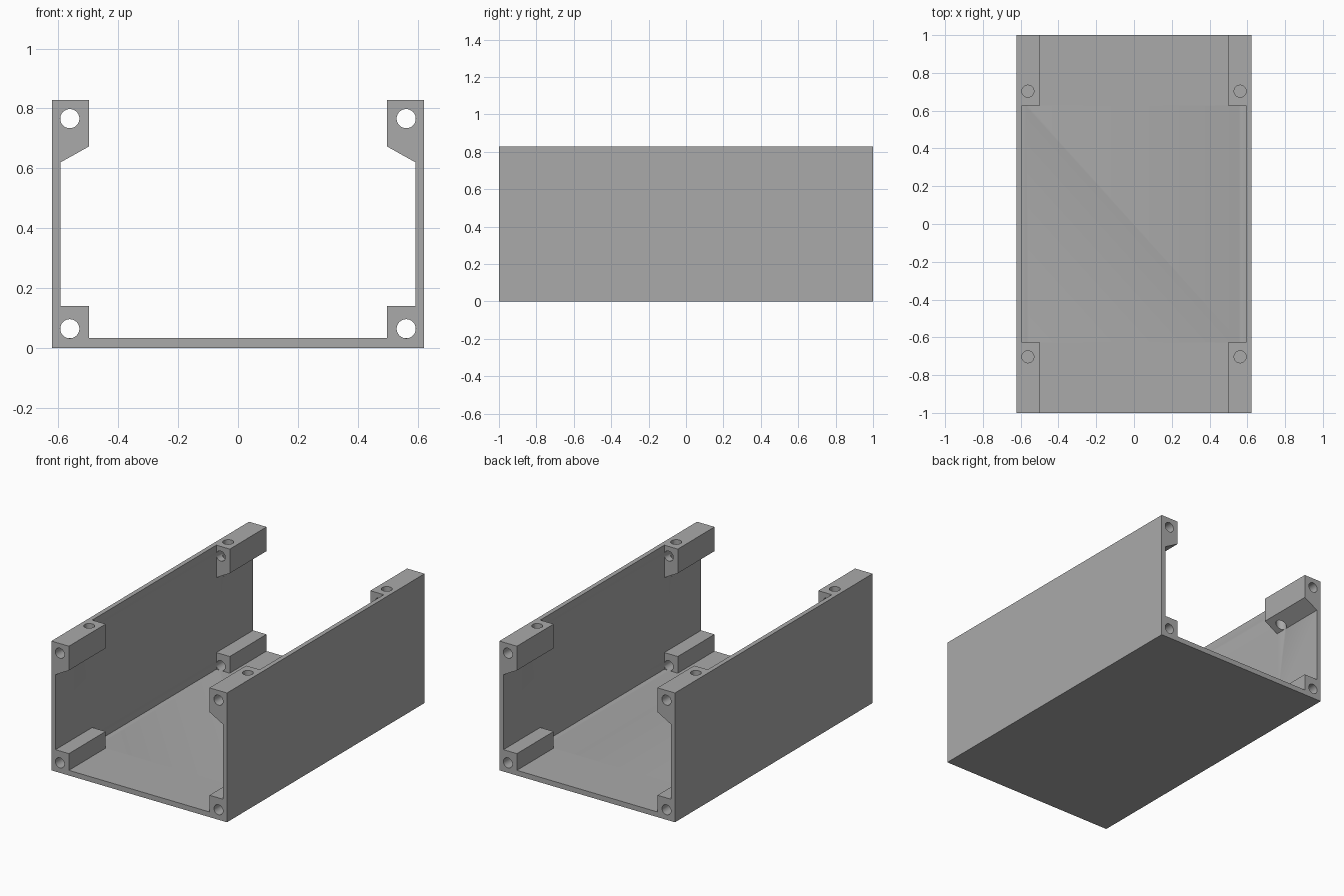
import bpy, bmesh, math
from mathutils import Matrix

if "Cube" in bpy.data.objects:
    bpy.data.objects.remove(bpy.data.objects["Cube"])

W, H, L = 0.622, 0.828, 1.0       # half width, height, half length
WALL, FLOOR = 0.593, 0.033        # inner wall x, floor top z
BLOCK, BLOCK_Y = 0.498, 0.628     # corner block inner x, inner end y
HOLE_X, HOLE_Y, R = 0.562, 0.703, 0.032

grey = bpy.data.materials.new("grey")
grey.diffuse_color = (0.4, 0.4, 0.4, 1)
grey.use_nodes = True
grey.node_tree.nodes["Principled BSDF"].inputs["Base Color"].default_value = grey.diffuse_color


def make_object(name, bm):
    bmesh.ops.recalc_face_normals(bm, faces=bm.faces)
    mesh = bpy.data.meshes.new(name)
    bm.to_mesh(mesh)
    bm.free()
    mesh.materials.append(grey)
    obj = bpy.data.objects.new(name, mesh)
    bpy.context.collection.objects.link(obj)
    return obj


def cylinder(bm, centre, length, along_y):
    turn = Matrix.Rotation(math.pi / 2, 4, 'X') if along_y else Matrix()
    bmesh.ops.create_cone(bm, cap_ends=True, segments=32, radius1=R, radius2=R,
                          depth=length, matrix=Matrix.Translation(centre) @ turn)


def cut(target, cutter):
    mod = target.modifiers.new(cutter.name, 'BOOLEAN')
    mod.operation, mod.solver, mod.object = 'DIFFERENCE', 'EXACT', cutter
    cutter.hide_render = True
    cutter.hide_set(True)


# Open tray: end profile with corner blocks, extruded along the length
half = [(W, 0), (W, H), (BLOCK, H), (BLOCK, 0.673), (WALL, 0.62),
        (WALL, 0.14), (BLOCK, 0.14), (BLOCK, FLOOR)]
profile = half + [(-x, z) for x, z in reversed(half)]
bm = bmesh.new()
face = bm.faces.new([bm.verts.new((x, -L, z)) for x, z in profile])
ext = bmesh.ops.extrude_face_region(bm, geom=[face])
bmesh.ops.translate(bm, vec=(0, 2 * L, 0),
                    verts=[v for v in ext["geom"] if isinstance(v, bmesh.types.BMVert)])
tray = make_object("tray", bm)

# Middle clearance leaves the blocks only at the ends
bm = bmesh.new()
bmesh.ops.create_cube(bm, size=1, matrix=Matrix.Translation((0, 0, FLOOR + 0.5))
                      @ Matrix.Diagonal((2 * WALL, 2 * BLOCK_Y, 1, 1)))
cut(tray, make_object("middle_cutter", bm))

# Lengthwise screw holes through all eight blocks
bm = bmesh.new()
for sx in (-1, 1):
    for sy in (-1, 1):
        for z in (0.064, 0.766):
            cylinder(bm, (sx * HOLE_X, sy * 0.83, z), 0.42, True)
cut(tray, make_object("end_hole_cutter", bm))

# Vertical screw holes through the upper blocks
bm = bmesh.new()
for sx in (-1, 1):
    for sy in (-1, 1):
        cylinder(bm, (sx * HOLE_X, sy * HOLE_Y, 0.75), 0.3, False)
cut(tray, make_object("top_hole_cutter", bm))

# Smooth hole walls, crisp edges
bpy.context.view_layer.objects.active = tray
tray.select_set(True)
for mod in list(tray.modifiers):
    bpy.ops.object.modifier_apply(modifier=mod.name)
bpy.ops.object.shade_smooth_by_angle(angle=math.radians(30))
